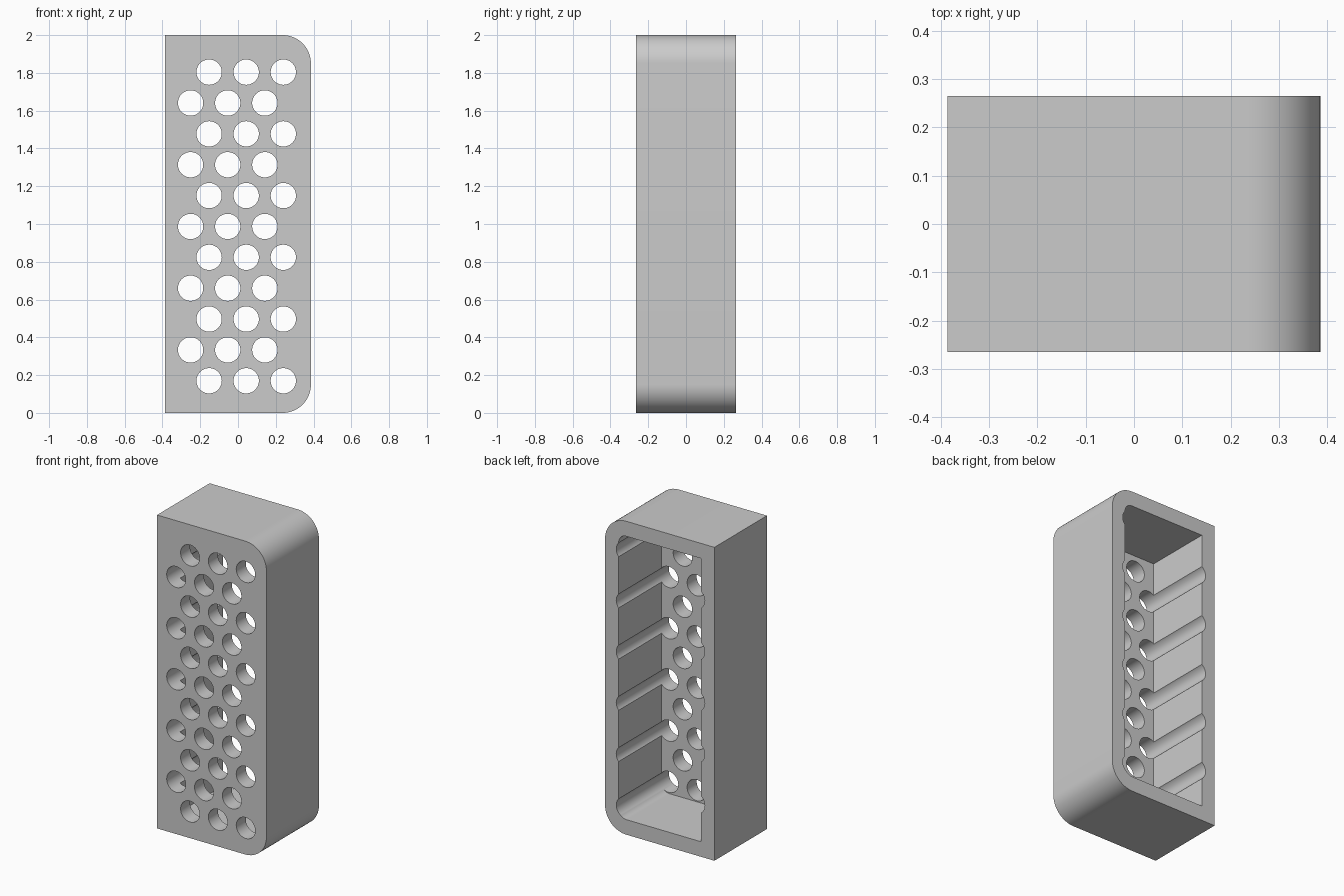
import bpy, bmesh, math

cube = bpy.data.objects.get("Cube")
if cube:
    bpy.data.objects.remove(cube, do_unlink=True)

HALF_W, HALF_D, HEIGHT = 0.386, 0.265, 2.0
WALL, RADIUS = 0.096, 0.15
HOLE_R, PITCH_X, PITCH_Z = 0.067, 0.1965, 0.1634

grey = bpy.data.materials.new("light_grey")
grey.use_nodes = True
colour = (0.6, 0.6, 0.6, 1)
grey.diffuse_color = colour
grey.node_tree.nodes["Principled BSDF"].inputs["Base Color"].default_value = colour


def add_prism(bm, points, y0, y1):
    """Extrude an x-z outline from y0 to y1."""
    face = bm.faces.new([bm.verts.new((x, y0, z)) for x, z in points])
    out = bmesh.ops.extrude_face_region(bm, geom=[face])["geom"]
    verts = [v for v in out if isinstance(v, bmesh.types.BMVert)]
    bmesh.ops.translate(bm, verts=verts, vec=(0, y1 - y0, 0))


def arc(cx, cz, r, start, end, steps):
    angles = [math.radians(start + (end - start) * i / steps) for i in range(steps + 1)]
    return [(cx + r * math.cos(a), cz + r * math.sin(a)) for a in angles]


def outline(inset):
    """Rectangle with both corners rounded on the +x side."""
    x, z0, z1, r = HALF_W - inset, inset, HEIGHT - inset, RADIUS - inset
    return ([(-x, z0)] + arc(x - r, z0 + r, r, -90, 0, 16)
            + arc(x - r, z1 - r, r, 0, 90, 16) + [(-x, z1)])


def make_object(name, prisms):
    bm = bmesh.new()
    for points, y0, y1 in prisms:
        add_prism(bm, points, y0, y1)
    bmesh.ops.recalc_face_normals(bm, faces=bm.faces)
    mesh = bpy.data.meshes.new(name)
    bm.to_mesh(mesh)
    bm.free()
    mesh.materials.append(grey)
    obj = bpy.data.objects.new(name, mesh)
    bpy.context.collection.objects.link(obj)
    return obj


# Outer block, open-backed cavity and staggered round holes
housing = make_object("perforated_housing", [(outline(0), -HALF_D, HALF_D)])
cavity = make_object("cavity_cutter", [(outline(WALL), WALL - HALF_D, HALF_D + 0.1)])
holes = []
for row in range(11):
    first_x = -0.153 if row % 2 == 0 else -0.251
    for col in range(3):
        circle = arc(first_x + col * PITCH_X, 0.17 + row * PITCH_Z, HOLE_R, 0, 360, 48)[:-1]
        holes.append((circle, -HALF_D - 0.1, HALF_D + 0.1))
hole_cutter = make_object("hole_cutter", holes)

# Cut the housing, then drop the cutters
bpy.ops.object.select_all(action="DESELECT")
bpy.context.view_layer.objects.active = housing
housing.select_set(True)
for cutter in (cavity, hole_cutter):
    cutter.hide_render = True
    mod = housing.modifiers.new("cut", "BOOLEAN")
    mod.operation = "DIFFERENCE"
    mod.solver = "EXACT"
    mod.object = cutter
    bpy.ops.object.modifier_apply(modifier=mod.name)
    bpy.data.objects.remove(cutter, do_unlink=True)

bpy.ops.object.shade_smooth_by_angle(angle=math.radians(30))
